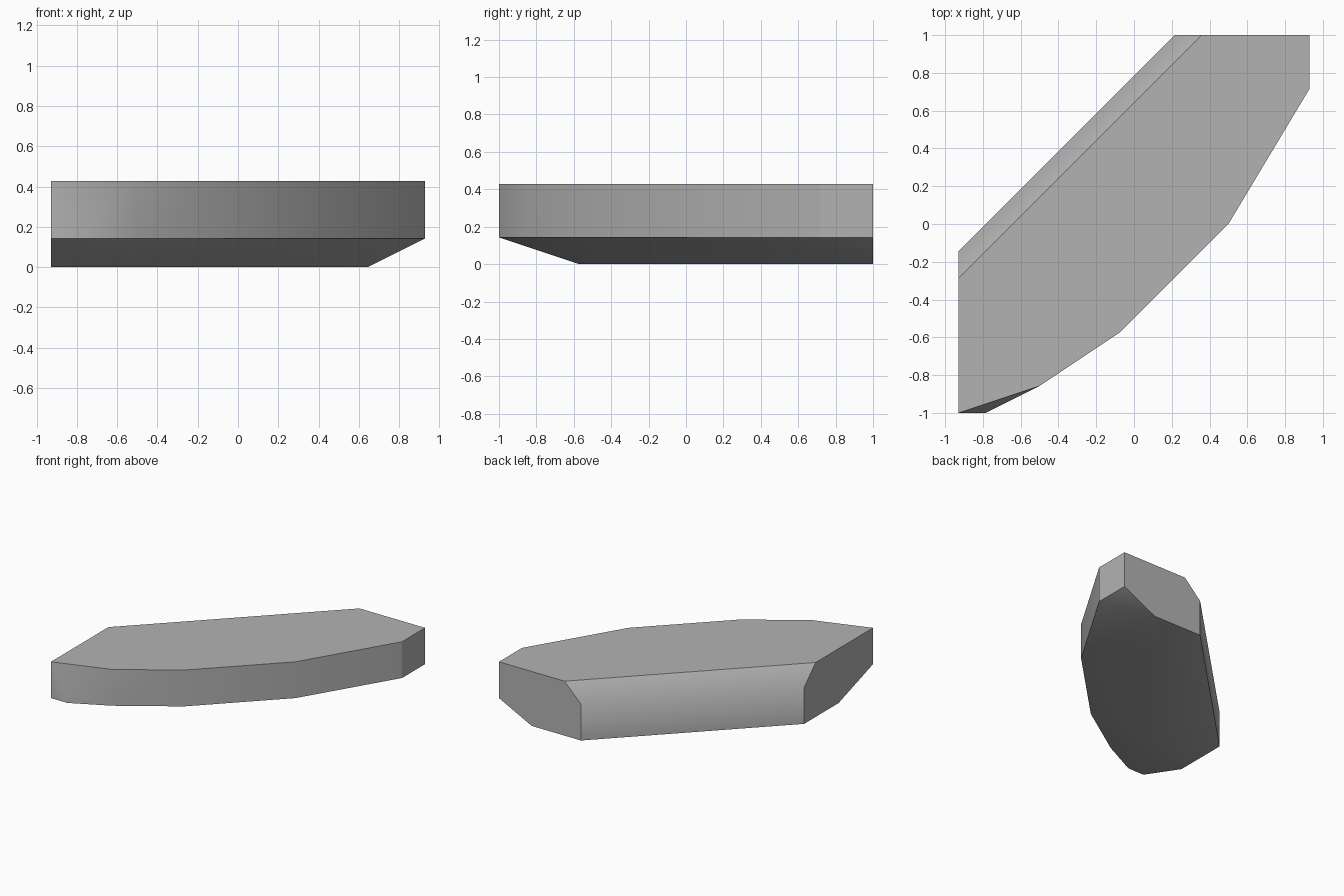
import bpy
import bmesh
import math

cube = bpy.data.objects.get("Cube")
if cube:
    bpy.data.objects.remove(cube, do_unlink=True)

UNIT = 1 / 14  # modelling grid step

# Grey stone material
stone = bpy.data.materials.new("stone_grey")
stone.use_nodes = True
colour = (0.45, 0.45, 0.45, 1)
stone.diffuse_color = colour
stone.node_tree.nodes["Principled BSDF"].inputs["Base Color"].default_value = colour

# Outlines of the slab at each level, in grid steps
front_rim = [(13, 14), (13, 10), (7, 0), (-1, -8), (-7, -12), (-13, -14)]
levels = {
    6: front_rim + [(5, 14), (-13, -4)],           # flat top
    4: [(3, 14), (-13, -2)],                       # lower edge of back bevel
    2: front_rim + [(-11, -14)],                   # foot of the front wall
    0: [(3, 14), (9, 14), (-9, -6), (-13, -8), (-13, -2)],  # underside
}

# Convex slab wrapped around the outlines
bm = bmesh.new()
for z, outline in levels.items():
    for x, y in outline:
        bm.verts.new((x * UNIT, y * UNIT, z * UNIT))
hull = bmesh.ops.convex_hull(bm, input=bm.verts[:])
spare = {g for g in hull["geom_interior"] + hull["geom_unused"]
         if isinstance(g, bmesh.types.BMVert)}
bmesh.ops.delete(bm, geom=list(spare), context="VERTS")
bmesh.ops.dissolve_limit(bm, angle_limit=math.radians(0.5),
                         verts=bm.verts[:], edges=bm.edges[:])
bmesh.ops.recalc_face_normals(bm, faces=bm.faces[:])

# Soft shading round the walls, crisp corners and a flat end face
for face in bm.faces:
    face.smooth = face.normal.x < 0.99
for edge in bm.edges:
    edge.smooth = edge.calc_face_angle(0) < math.radians(40)

mesh = bpy.data.meshes.new("slab")
bm.to_mesh(mesh)
bm.free()
mesh.materials.append(stone)
slab = bpy.data.objects.new("slab", mesh)
bpy.context.collection.objects.link(slab)
